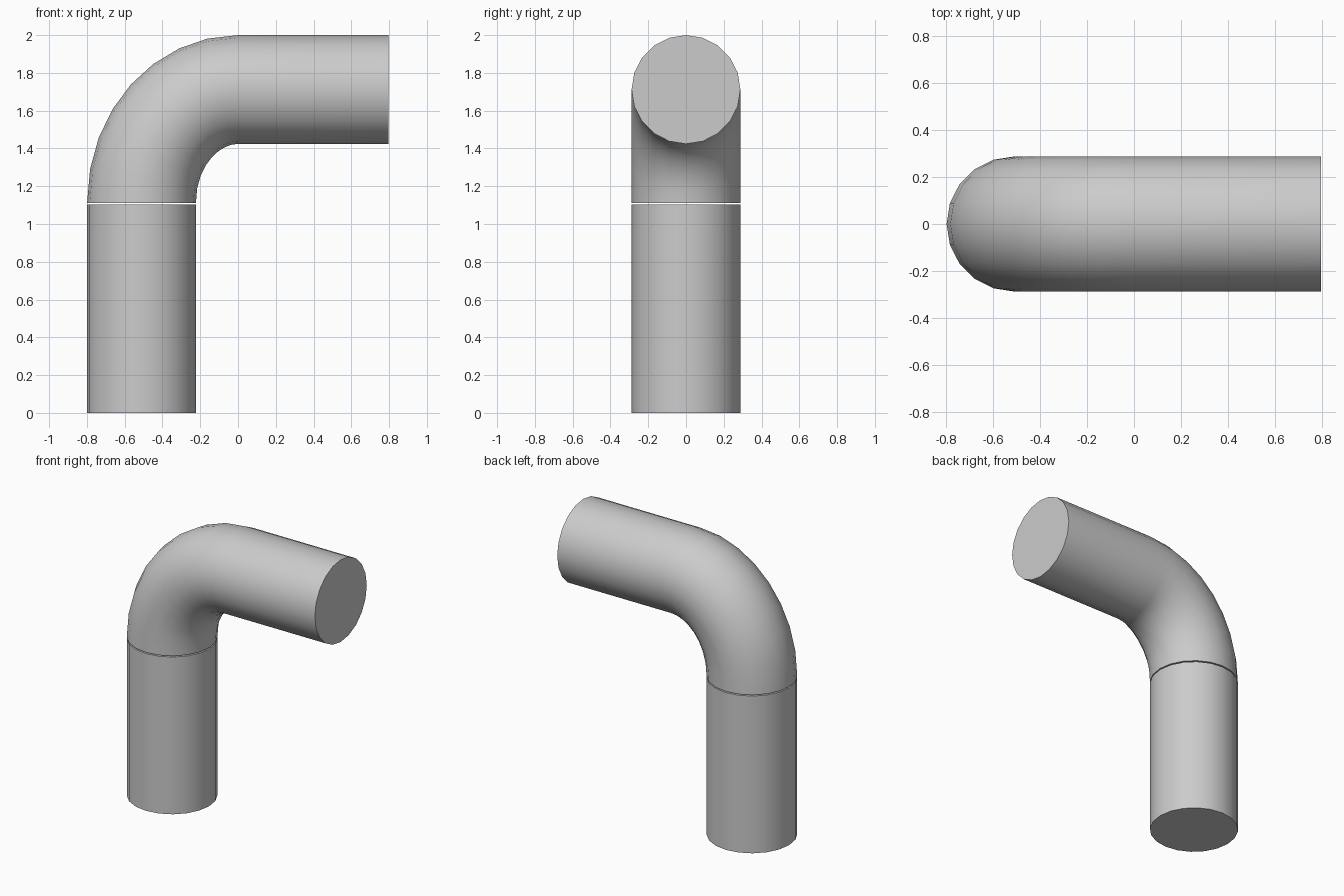
import bpy, bmesh, math
from mathutils import Vector

if "Cube" in bpy.data.objects:
    bpy.data.objects.remove(bpy.data.objects["Cube"])

R, SIDES = 0.288, 20


def tube(name, path):
    """Sweep a 20-sided circle along (x, z, tangent) stations and cap both ends."""
    bm = bmesh.new()
    rings = []
    for p, t in path:
        t = t.normalized()
        n = Vector((-t.z, 0, t.x))
        side = Vector((0, 1, 0))
        rings.append([bm.verts.new(p + R * (n * math.cos(a) + side * math.sin(a)))
                      for a in (2 * math.pi * i / SIDES for i in range(SIDES))])
    for a, b in zip(rings, rings[1:]):
        for i in range(SIDES):
            j = (i + 1) % SIDES
            bm.faces.new((a[i], a[j], b[j], b[i]))
    bm.faces.new(rings[0])
    bm.faces.new(rings[-1])
    bmesh.ops.recalc_face_normals(bm, faces=bm.faces)
    mesh = bpy.data.meshes.new(name)
    bm.to_mesh(mesh)
    bm.free()
    ob = bpy.data.objects.new(name, mesh)
    bpy.context.collection.objects.link(ob)
    bpy.ops.object.select_all(action='DESELECT')
    ob.select_set(True)
    bpy.context.view_layer.objects.active = ob
    bpy.ops.object.shade_smooth_by_angle(angle=math.radians(40))


# Upright pipe
up, right = Vector((0, 0, 1)), Vector((1, 0, 0))
tube("upright_pipe", [(Vector((-0.511, 0, z)), up) for z in (0, 1.102)])

# Elbow: Bezier bend in eight steps, then a straight outlet
p0, p1, p2, p3 = [Vector((x, 0, z)) for x, z in
                  ((-0.511, 1.11), (-0.511, 1.47), (-0.26, 1.712), (0, 1.712))]
path = []
for k in range(9):
    t = k / 8
    s = 1 - t
    pos = s**3 * p0 + 3 * s * s * t * p1 + 3 * s * t * t * p2 + t**3 * p3
    tan = s * s * (p1 - p0) + 2 * s * t * (p2 - p1) + t * t * (p3 - p2)
    path.append((pos, tan))
path.append((Vector((0.797, 0, 1.712)), right))
tube("elbow_pipe", path)
